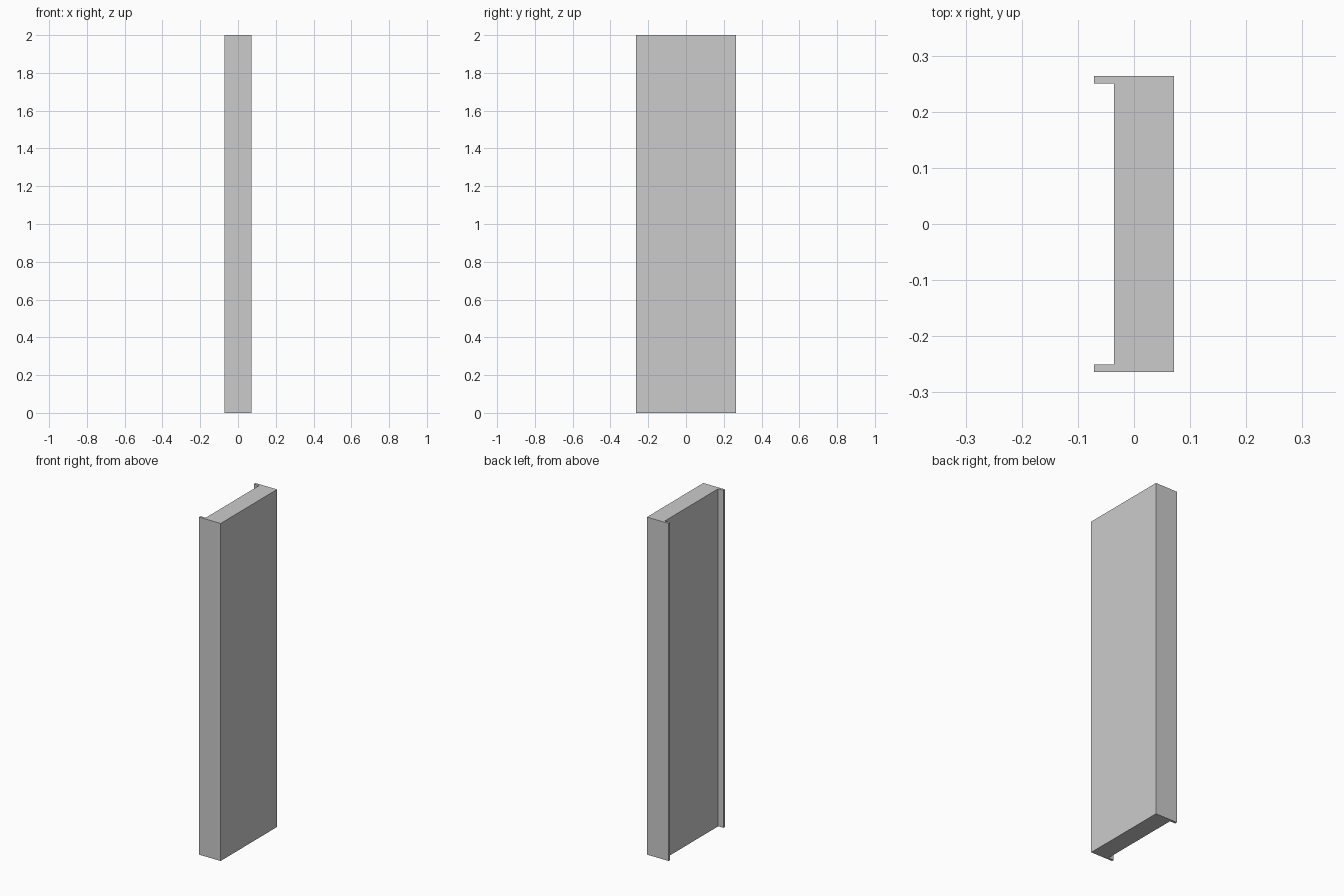
import bpy, bmesh

if "Cube" in bpy.data.objects:
    bpy.data.objects.remove(bpy.data.objects["Cube"])

HEIGHT = 2.0
X_BACK, X_PANEL, X_FRONT = -0.071, -0.036, 0.071
Y_OUT, Y_IN = 0.264, 0.25

# Channel cross-section: thick slab with a thin lip along each long edge
half = [(X_FRONT, Y_OUT), (X_BACK, Y_OUT), (X_BACK, Y_IN), (X_PANEL, Y_IN)]
profile = half + [(x, -y) for x, y in reversed(half)]

# Extrude the section to full height
bm = bmesh.new()
base = bm.faces.new([bm.verts.new((x, y, 0)) for x, y in profile])
extruded = bmesh.ops.extrude_face_region(bm, geom=[base], use_keep_orig=True)
top = [v for v in extruded["geom"] if isinstance(v, bmesh.types.BMVert)]
bmesh.ops.translate(bm, verts=top, vec=(0, 0, HEIGHT))
bmesh.ops.recalc_face_normals(bm, faces=bm.faces)

mesh = bpy.data.meshes.new("lipped_panel")
bm.to_mesh(mesh)
bm.free()
bpy.context.collection.objects.link(bpy.data.objects.new("lipped_panel", mesh))
